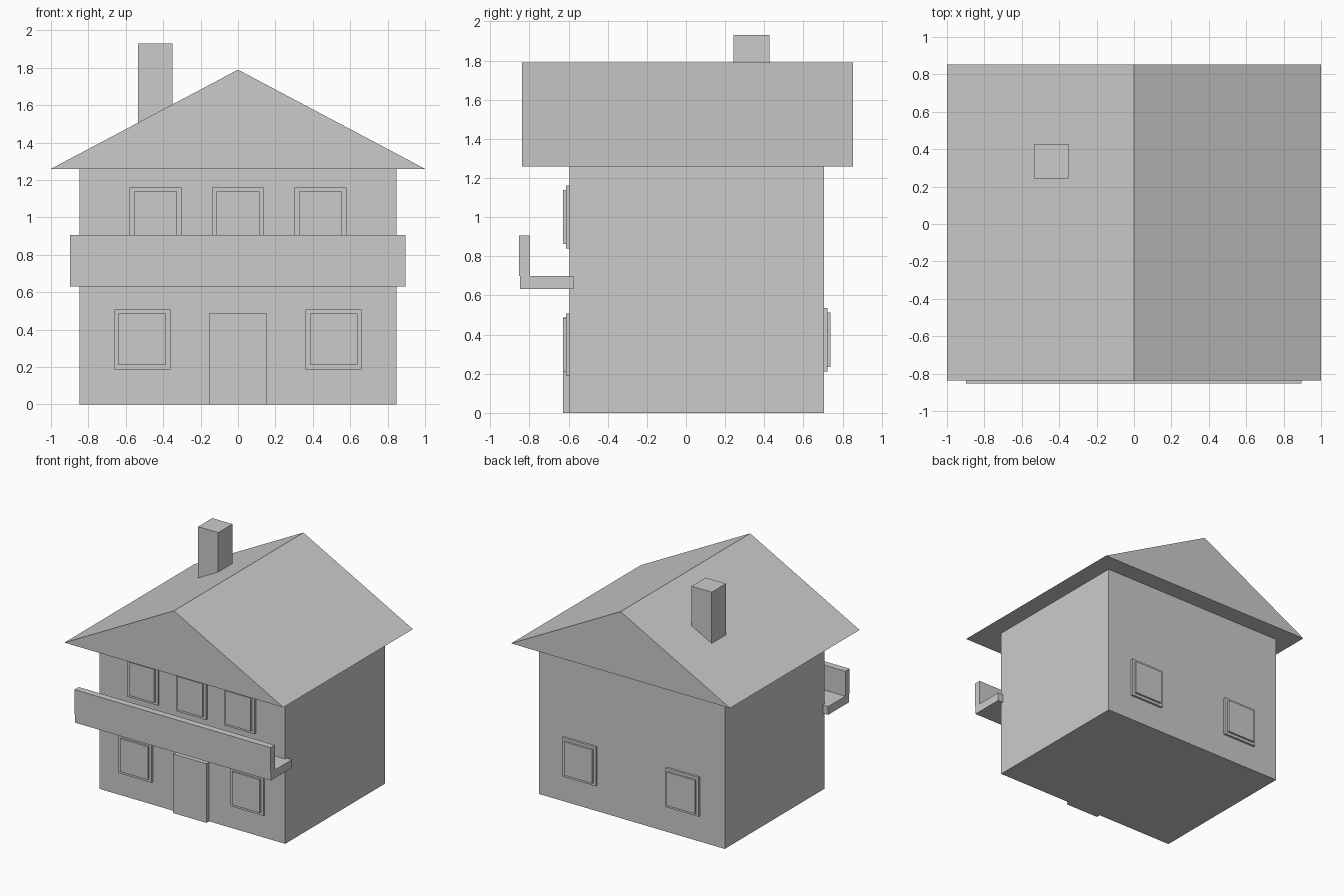
import bpy
import bmesh

cube = bpy.data.objects.get("Cube")
if cube:
    bpy.data.objects.remove(cube, do_unlink=True)

# One plain grey for the whole house
grey = bpy.data.materials.new("plain grey")
grey.use_nodes = True
COLOUR = (0.6, 0.6, 0.6, 1)
grey.diffuse_color = COLOUR
grey.node_tree.nodes["Principled BSDF"].inputs["Base Color"].default_value = COLOUR


def prism(name, profile, y0, y1):
    """Extrude an (x, z) outline from y0 to y1."""
    bm = bmesh.new()
    face = bm.faces.new([bm.verts.new((x, y0, z)) for x, z in profile])
    side = bmesh.ops.extrude_face_region(bm, geom=[face])
    moved = [v for v in side["geom"] if isinstance(v, bmesh.types.BMVert)]
    bmesh.ops.translate(bm, verts=moved, vec=(0, y1 - y0, 0))
    bmesh.ops.recalc_face_normals(bm, faces=bm.faces)
    mesh = bpy.data.meshes.new(name)
    bm.to_mesh(mesh)
    bm.free()
    mesh.materials.append(grey)
    obj = bpy.data.objects.new(name, mesh)
    bpy.context.collection.objects.link(obj)
    return obj


def box(name, x, y, z):
    """Box from (low, high) pairs along each axis."""
    outline = [(x[0], z[0]), (x[1], z[0]), (x[1], z[1]), (x[0], z[1])]
    return prism(name, outline, *y)


FRONT, BACK = -0.595, 0.705


def window(name, cx, width, z0, z1, wall, out):
    """Frame plate with a smaller raised pane; out is the facing along y."""
    for part, inset, depth in (("frame", 0, 0.018), ("pane", 0.023, 0.034)):
        half = width / 2 - inset
        ys = sorted((wall - out * 0.01, wall + out * depth))
        box(f"{name}_{part}", (cx - half, cx + half), ys, (z0 + inset, z1 - inset))


# Walls, roof and chimney
box("house_walls", (-0.848, 0.848), (FRONT, BACK), (0, 1.262))
prism("gable_roof", [(-1, 1.26), (1, 1.26), (0, 1.79)], -0.837, 0.854)
box("chimney", (-0.534, -0.35), (0.242, 0.427), (1.42, 1.93))

# Balcony floor and front railing
box("balcony_floor", (-0.897, 0.895), (-0.849, -0.574), (0.632, 0.7))
box("balcony_railing", (-0.897, 0.895), (-0.854, -0.798), (0.7, 0.906))

# Front door
box("front_door", (-0.152, 0.152), (-0.629, FRONT + 0.01), (0, 0.488))

# Windows
for label, cx in (("right", -0.441), ("middle", -0.001), ("left", 0.441)):
    window(f"upper_{label}_window", cx, 0.276, 0.84, 1.161, FRONT, -1)
for label, sign in (("right", -1), ("left", 1)):
    window(f"lower_{label}_window", sign * 0.511, 0.3, 0.188, 0.509, FRONT, -1)
    window(f"back_{label}_window", sign * 0.47, 0.304, 0.212, 0.535, BACK, 1)
